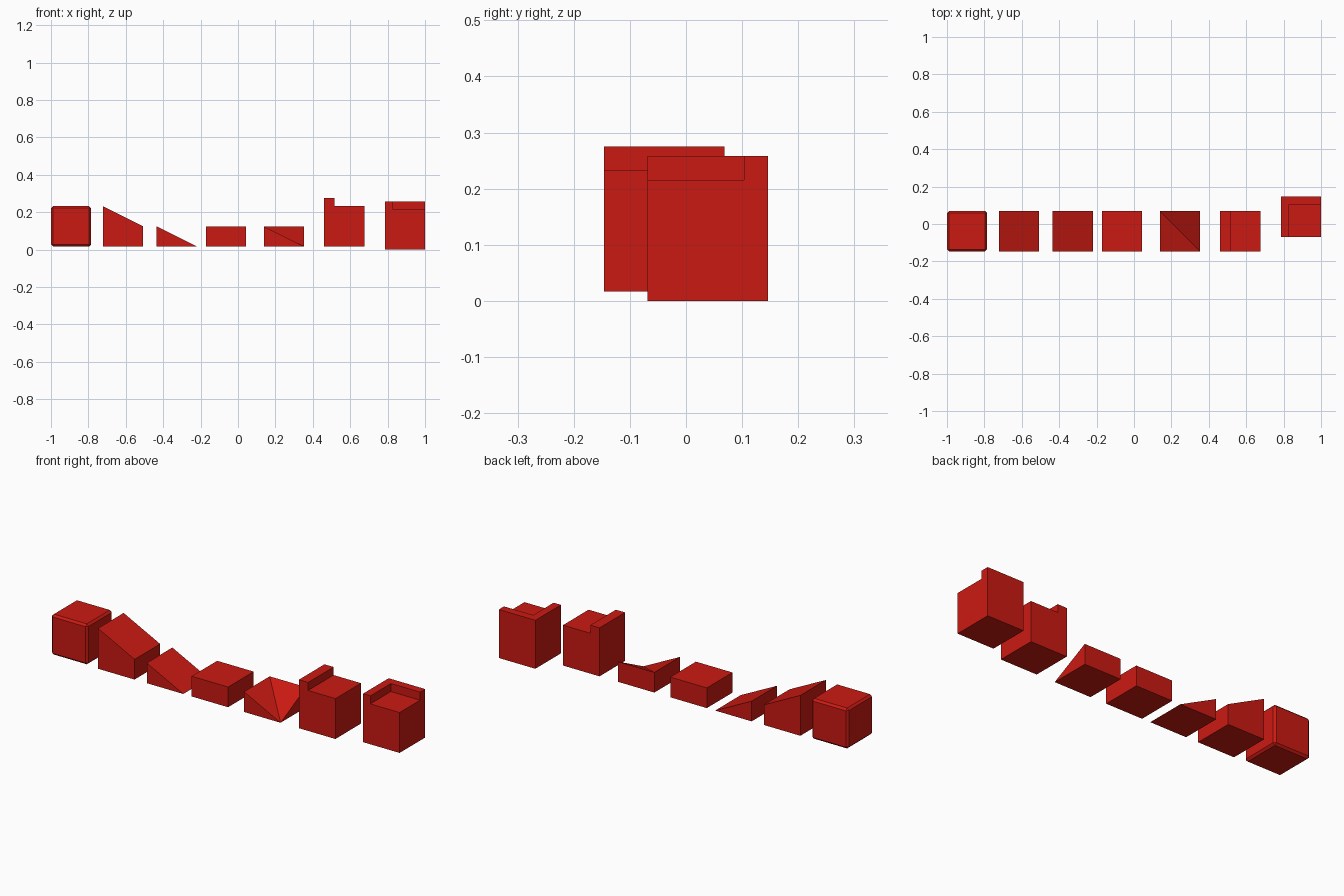
import bpy, bmesh

if "Cube" in bpy.data.objects:
    bpy.data.objects.remove(bpy.data.objects["Cube"])

S = 0.215            # block footprint
H = S / 2            # half block height
Y0, Z0 = -0.146, 0.017   # front edge and base of the first six blocks

red = bpy.data.materials.new("red_block")
red.diffuse_color = (0.6, 0.01, 0.006, 1)
red.use_nodes = True
red.node_tree.nodes["Principled BSDF"].inputs["Base Color"].default_value = red.diffuse_color


def finish(name, bm):
    bmesh.ops.recalc_face_normals(bm, faces=bm.faces)
    mesh = bpy.data.meshes.new(name)
    bm.to_mesh(mesh)
    bm.free()
    mesh.materials.append(red)
    obj = bpy.data.objects.new(name, mesh)
    bpy.context.collection.objects.link(obj)
    return obj


def prism(name, outline, lo, depth, axis="y"):
    """Extrude an outline: (x, z) along y, or (x, y) along z."""
    bm = bmesh.new()
    if axis == "y":
        pts, vec = [(a, lo, b) for a, b in outline], (0, depth, 0)
    else:
        pts, vec = [(a, b, lo) for a, b in outline], (0, 0, depth)
    face = bm.faces.new([bm.verts.new(p) for p in pts])
    ext = bmesh.ops.extrude_face_region(bm, geom=[face], use_keep_orig=True)
    verts = [g for g in ext["geom"] if isinstance(g, bmesh.types.BMVert)]
    bmesh.ops.translate(bm, vec=vec, verts=verts)
    return finish(name, bm)


def ramp(name, x, left, right):
    """Block with its base at Z0 and a top running from left to right height."""
    pts = [(x, Z0), (x + S, Z0)]
    if right > 0:
        pts.append((x + S, Z0 + right))
    pts.append((x, Z0 + left))
    return prism(name, pts, Y0, S)


# Full cube with chamfered edges
cube = ramp("bevelled_cube", -1.0, S, S)
bev = cube.modifiers.new("chamfer", "BEVEL")
bev.width = 0.0107
bev.segments = 1

# Upper ramp, lower ramp and half slab
ramp("upper_ramp", -0.722, S, H)
ramp("lower_ramp", -0.435, H, 0)
ramp("half_slab", -0.171, H, H)

# Inner corner ramp: three high corners, front right corner at the base
x = 0.138
bm = bmesh.new()
base = [bm.verts.new(p) for p in ((x, Y0, Z0), (x + S, Y0, Z0), (x + S, Y0 + S, Z0), (x, Y0 + S, Z0))]
fl, br, bl = [bm.verts.new((base[i].co.x, base[i].co.y, Z0 + H)) for i in (0, 2, 3)]
a, b, c, d = base
for f in ((d, c, b, a), (a, b, fl), (b, c, br), (c, d, bl, br), (d, a, fl, bl), (fl, b, bl), (b, br, bl)):
    bm.faces.new(f)
finish("corner_ramp", bm)

# Cube with a raised rim along its left side
x, t = 0.461, 0.054
top = Z0 + S
prism("edge_rim_cube", [(x, Z0), (x + S, Z0), (x + S, top), (x + t, top),
                        (x + t, top + 0.043), (x, top + 0.043)], Y0, S)

# Cube with an L-shaped rim along its left and back sides
x, y, t = 1 - S, -0.069, 0.043
bm = bmesh.new()
outer = [(x, y), (x + t, y), (x + S, y), (x + S, y + S - t), (x + S, y + S), (x, y + S)]
low = [bm.verts.new((p, q, 0)) for p, q in outer]
mid = [bm.verts.new((p, q, S)) for p, q in outer]
inner = bm.verts.new((x + t, y + S - t, S))
pocket = bm.faces.new((mid[1], mid[2], mid[3], inner))
rim = bm.faces.new((mid[0], mid[1], inner, mid[3], mid[4], mid[5]))
bm.faces.new(low[::-1])
for i in range(6):
    j = (i + 1) % 6
    bm.faces.new((low[i], low[j], mid[j], mid[i]))
ext = bmesh.ops.extrude_face_region(bm, geom=[rim])
bmesh.ops.translate(bm, vec=(0, 0, t), verts=[g for g in ext["geom"] if isinstance(g, bmesh.types.BMVert)])
finish("corner_rim_cube", bm)
